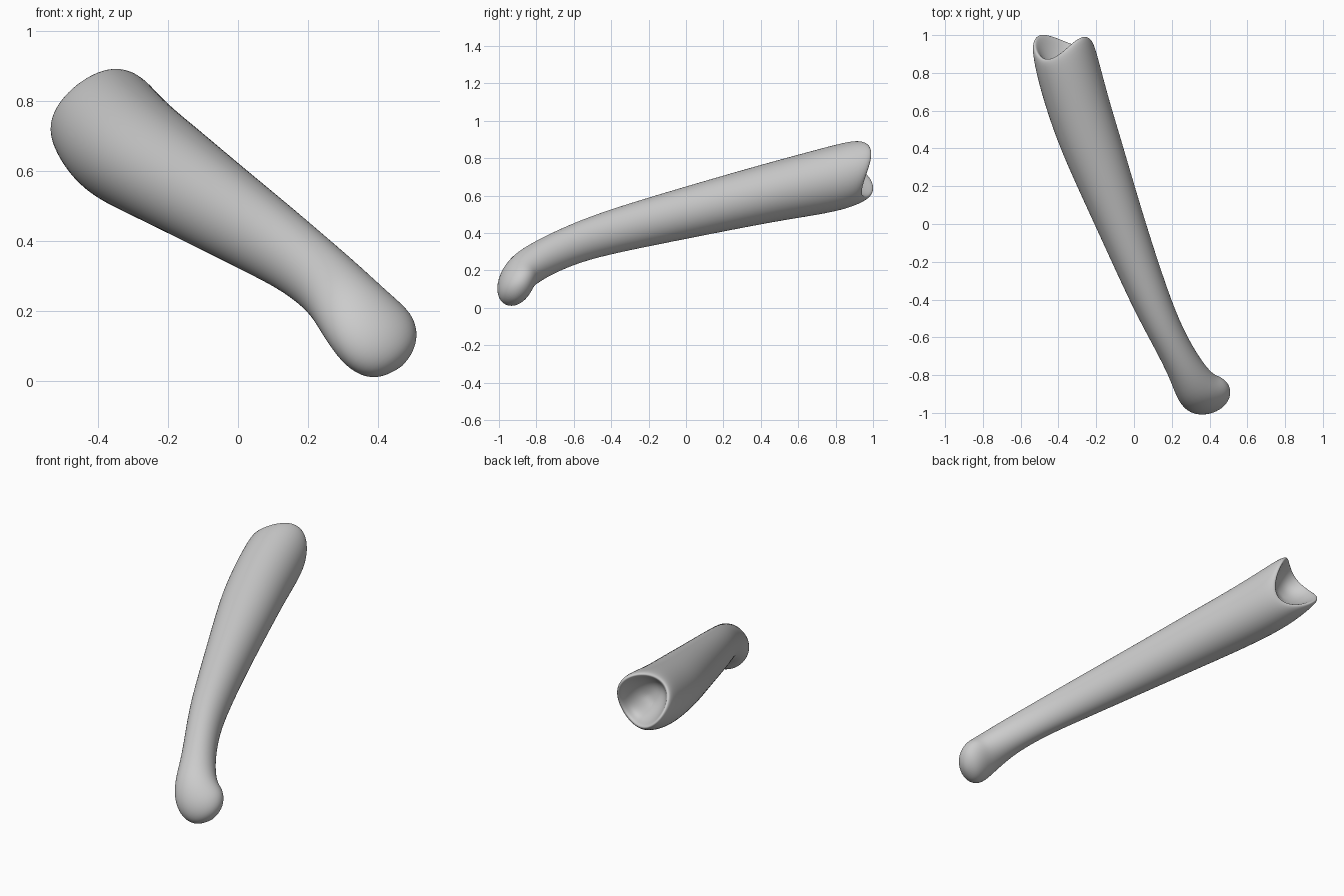
import bpy, bmesh, math
from mathutils import Vector

if "Cube" in bpy.data.objects:
    bpy.data.objects.remove(bpy.data.objects["Cube"])

SIDES = 20
SIDE_REF = Vector((0.93, 0.36, 0.0))

# shaft stations: centre x, y, z, half-width, half-height
stations = [
    (-0.370, 0.91, 0.728, 0.165, 0.170),
    (-0.345, 0.80, 0.692, 0.170, 0.176),
    (-0.288, 0.60, 0.648, 0.166, 0.166),
    (-0.220, 0.40, 0.605, 0.160, 0.155),
    (-0.070, 0.00, 0.508, 0.127, 0.137),
    (0.085, -0.40, 0.408, 0.103, 0.117),
    (0.180, -0.60, 0.343, 0.090, 0.104),
    (0.270, -0.765, 0.268, 0.094, 0.100),
    (0.325, -0.865, 0.205, 0.116, 0.100),
    (0.368, -0.902, 0.155, 0.133, 0.092),
    (0.410, -0.914, 0.107, 0.130, 0.087),
    (0.448, -0.915, 0.068, 0.098, 0.068),
    (0.464, -0.915, 0.050, 0.050, 0.036),
]
centres = [Vector(s[:3]) for s in stations]

bm = bmesh.new()


def ring(centre, axis, w, h, lift=lambda a: 0.0):
    """Elliptical ring square to the axis; lift pushes points along it."""
    side = (SIDE_REF - axis * SIDE_REF.dot(axis)).normalized()
    up = axis.cross(side)
    pts = []
    for i in range(SIDES):
        a = 2 * math.pi * i / SIDES
        p = centre + side * (w * math.cos(a)) + up * (h * math.sin(a))
        pts.append(bm.verts.new(p + axis * lift(a)))
    return pts


def saddle(scale):
    """Two raised lobes with a dip between them, for the socket rim."""
    def f(a):
        d = a - math.pi / 4
        return scale * (0.050 * math.cos(2 * d) + 0.022 * math.sin(d))
    return f


end_axis = (centres[1] - centres[0]).normalized()
rings = []

# socket: hollow floor, inner wall, rounded rim
for back, r, amount in ((0.075, 0.035, 0.0), (0.055, 0.085, 0.3),
                        (0.015, 0.120, 0.8), (-0.030, 0.138, 1.0),
                        (-0.036, 0.152, 1.0), (-0.008, 0.167, 0.9)):
    c = centres[0] + end_axis * (back - 0.01)
    rings.append(ring(c, end_axis, r, r, lambda a, k=amount: -saddle(k)(a)))

# shaft and rounded hooked end
for i in range(1, len(stations)):
    a = centres[i - 1]
    b = centres[min(i + 1, len(centres) - 1)]
    s = stations[i]
    rings.append(ring(centres[i], (b - a).normalized(), s[3] * 1.01, s[4] * 1.01))

# skin the rings and close both ends
for r0, r1 in zip(rings, rings[1:]):
    for i in range(SIDES):
        j = (i + 1) % SIDES
        bm.faces.new((r0[i], r0[j], r1[j], r1[i]))
for r, tip in ((rings[0], centres[0] + end_axis * 0.07),
               (rings[-1], Vector((0.471, -0.915, 0.043)))):
    v = bm.verts.new(tip)
    for i in range(SIDES):
        bm.faces.new((r[i], r[(i + 1) % SIDES], v))
bmesh.ops.recalc_face_normals(bm, faces=bm.faces[:])
for f in bm.faces:
    f.smooth = True

mesh = bpy.data.meshes.new("limb_bone")
bm.to_mesh(mesh)
bm.free()
bone = bpy.data.objects.new("limb_bone", mesh)
bpy.context.collection.objects.link(bone)
sub = bone.modifiers.new("smooth", 'SUBSURF')
sub.levels = sub.render_levels = 2
